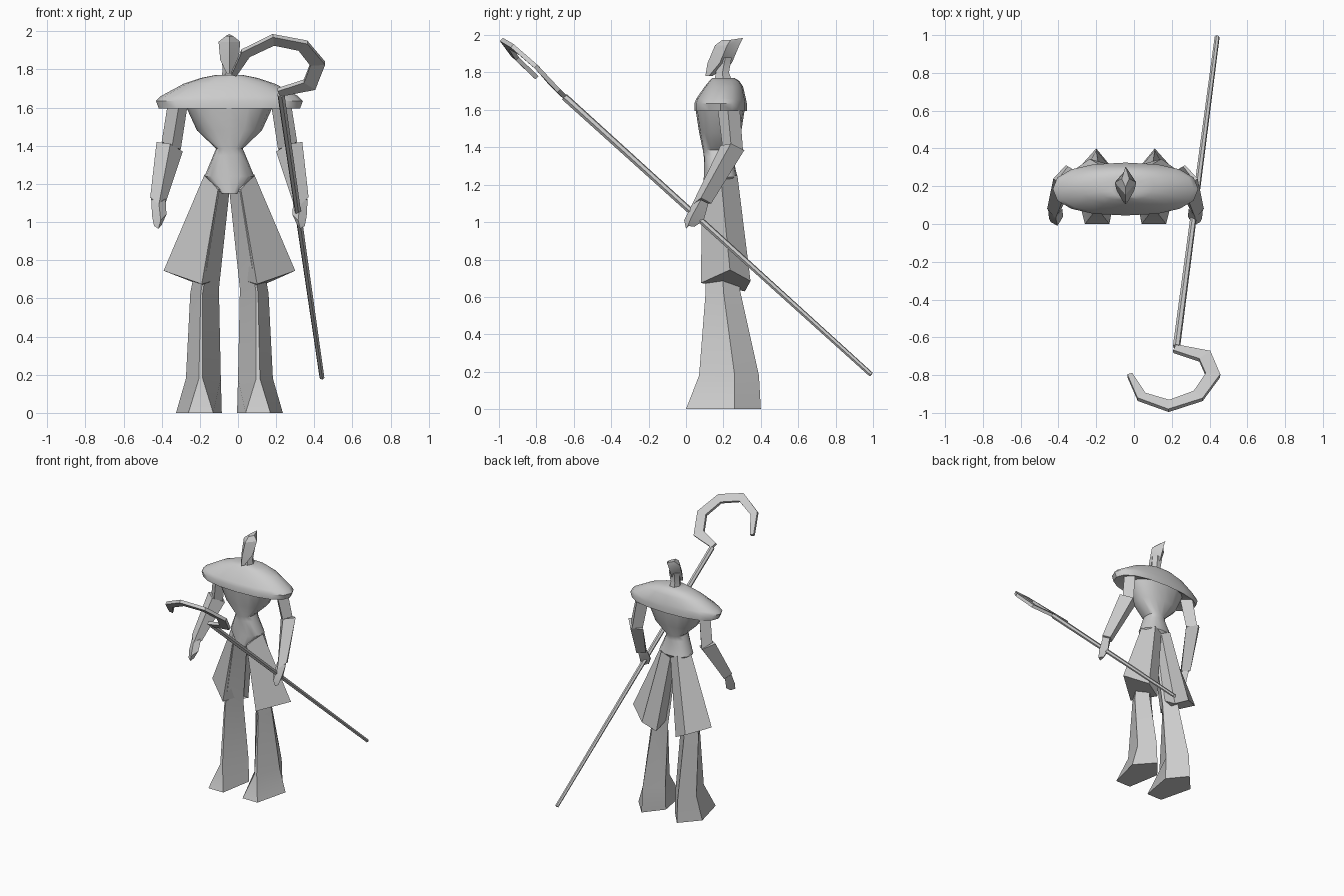
import bpy, bmesh
from math import cos, sin, pi, copysign, radians
from mathutils import Vector

CX = -0.045  # the body stands slightly left of the origin


def loft(name, rings, smooth=None):
    """Closed skin through rings that share a point count."""
    bm = bmesh.new()
    loops = [[bm.verts.new(p) for p in r] for r in rings]
    n = len(rings[0])
    for a, b in zip(loops, loops[1:]):
        for i in range(n):
            j = (i + 1) % n
            bm.faces.new((a[i], a[j], b[j], b[i]))
    bm.faces.new(loops[0])
    bm.faces.new(loops[-1])
    bmesh.ops.recalc_face_normals(bm, faces=bm.faces)
    me = bpy.data.meshes.new(name)
    bm.to_mesh(me)
    bm.free()
    ob = bpy.data.objects.new(name, me)
    bpy.context.collection.objects.link(ob)
    if smooth:
        bpy.ops.object.select_all(action='DESELECT')
        ob.select_set(True)
        bpy.context.view_layer.objects.active = ob
        bpy.ops.object.shade_smooth_by_angle(angle=radians(smooth))
    return ob


def ring(z, hw, y0, y1, n=4, e=1.0):
    """Level ring of half width hw from y0 to y1; e < 1 squares it off."""
    def power(v):
        return copysign(abs(v) ** e, v) if abs(v) > 1e-6 else 0
    return [(CX + hw * power(cos(2 * pi * i / n)),
             (y0 + y1) / 2 + (y1 - y0) / 2 * power(sin(2 * pi * i / n)), z)
            for i in range(n)]


def side(s, pts):
    return [(CX + s * x, y, z) for x, y, z in pts]


def sweep(name, path, sizes, up, smooth=None, n=4):
    """Sweep a section (half width, half thickness) along a path."""
    P = [Vector(p) for p in path]
    rings = []
    for i, p in enumerate(P):
        a = (p - P[i - 1]).normalized() if i else (P[1] - p).normalized()
        b = (P[i + 1] - p).normalized() if i < len(P) - 1 else a
        t = (a + b).normalized()
        w = t.cross(Vector(up)).normalized()
        v = w.cross(t)
        k = 1 / max(0.6, t.dot(a))
        rings.append([p + w * cos(q) * sizes[i][0] * k * 1.41 + v * sin(q) * sizes[i][1] * 1.41
                      for q in [pi / 4 + 2 * pi * j / n for j in range(n)]])
    return loft(name, rings, smooth)


# Chest with broad shoulder mantle, narrow waist and belt point
torso = [(1.77, .075, .14, .26), (1.755, .15, .125, .285), (1.725, .24, .10, .305),
         (1.66, .36, .055, .32), (1.635, .385, .045, .325), (1.595, .37, .045, .325),
         (1.61, .23, .05, .315), (1.48, .17, .07, .295), (1.385, .07, .09, .255),
         (1.35, .085, .095, .25), (1.24, .13, .095, .275), (1.15, .05, .09, .22)]
loft("torso", [ring(z, w, a, b, 16, .85) for z, w, a, b in torso], 40)

# Neck and swept-back angular head
loft("neck", [ring(1.74, .045, .14, .26, 6), ring(1.80, .035, .155, .235, 6),
              ring(1.88, .045, .17, .25, 6)], 40)
loft("head", [ring(1.78, .015, .103, .14), ring(1.85, .048, .115, .245),
              ring(1.945, .057, .155, .285),
              [(CX + .02, .24, 1.975), (CX, .305, 1.985),
               (CX - .02, .24, 1.975), (CX, .195, 1.975)]], 30)

for s, tag in ((-1, "left"), (1, "right")):
    # Flared trouser leg with pointed heel and blunt toe
    loft(tag + "_leg", [
        side(s, [(.0, .18, 1.16), (.055, .09, 1.16), (.065, .09, 1.16), (.10, .18, 1.16), (.05, .26, 1.16)]),
        side(s, [(.055, .21, .65), (.14, .105, .63), (.15, .105, .63), (.205, .20, .63), (.14, .29, .63)]),
        side(s, [(.045, .26, .18), (.14, .07, .18), (.16, .07, .18), (.228, .26, .18), (.155, .39, .18)]),
        side(s, [(.04, .26, 0), (.085, 0, 0), (.215, 0, 0), (.28, .26, 0), (.155, .40, 0)])], 30)

    # Coat tail wrapping the thigh from the front ridge round to the back
    loft(tag + "_coat_tail", [
        side(s, [(.01, .19, 1.17), (.06, .085, 1.17), (.13, .185, 1.25), (.07, .275, 1.25), (.0, .26, 1.22)]),
        side(s, [(.06, .20, .70), (.145, .08, .675), (.345, .235, .745), (.19, .345, .685), (.085, .315, .63)])], 25)

    # Upper arm
    loft(tag + "_upper_arm", [
        side(s, [(.215, .21, 1.64), (.26, .165, 1.64), (.32, .22, 1.64), (.27, .285, 1.64)]),
        side(s, [(.255, .24, 1.38), (.30, .195, 1.40), (.355, .24, 1.42), (.305, .305, 1.38)])], 30)

    # Forearm sleeve
    loft(tag + "_forearm", [
        side(s, [(.245, .25, 1.37), (.31, .185, 1.41), (.382, .24, 1.42), (.315, .312, 1.385)]),
        side(s, [(.335, .09, 1.10), (.37, .03, 1.09), (.415, .08, 1.13), (.385, .135, 1.10)])], 30)

    # Hand
    loft(tag + "_hand", [
        side(s, [(.335, .08, 1.12), (.37, .035, 1.10), (.41, .08, 1.12), (.38, .12, 1.10)]),
        side(s, [(.33, .04, 1.04), (.36, -.01, 1.01), (.405, .03, 1.03), (.375, .095, 1.01)]),
        side(s, [(.355, .02, .985), (.372, .0, .965), (.395, .01, .98), (.375, .045, .975)])], 30)

# Staff shaft, tapering to the foot
sweep("staff_shaft", [(.225, -.65, 1.67), (.44, .99, .185)],
      [(.014, .014), (.0095, .0095)], (0, .67, .74), 50, 6)

# Flat crook at the top of the staff
crook = [(.215, -.66, 1.68), (.375, -.70, 1.72), (.418, -.80, 1.83), (.34, -.91, 1.925),
         (.185, -.963, 1.955), (.04, -.915, 1.885), (-.022, -.80, 1.775)]
halves = [.022, .036, .036, .033, .03, .026, .014]
sweep("staff_crook", crook, [(h, .012) for h in halves], (0, .67, .74))
